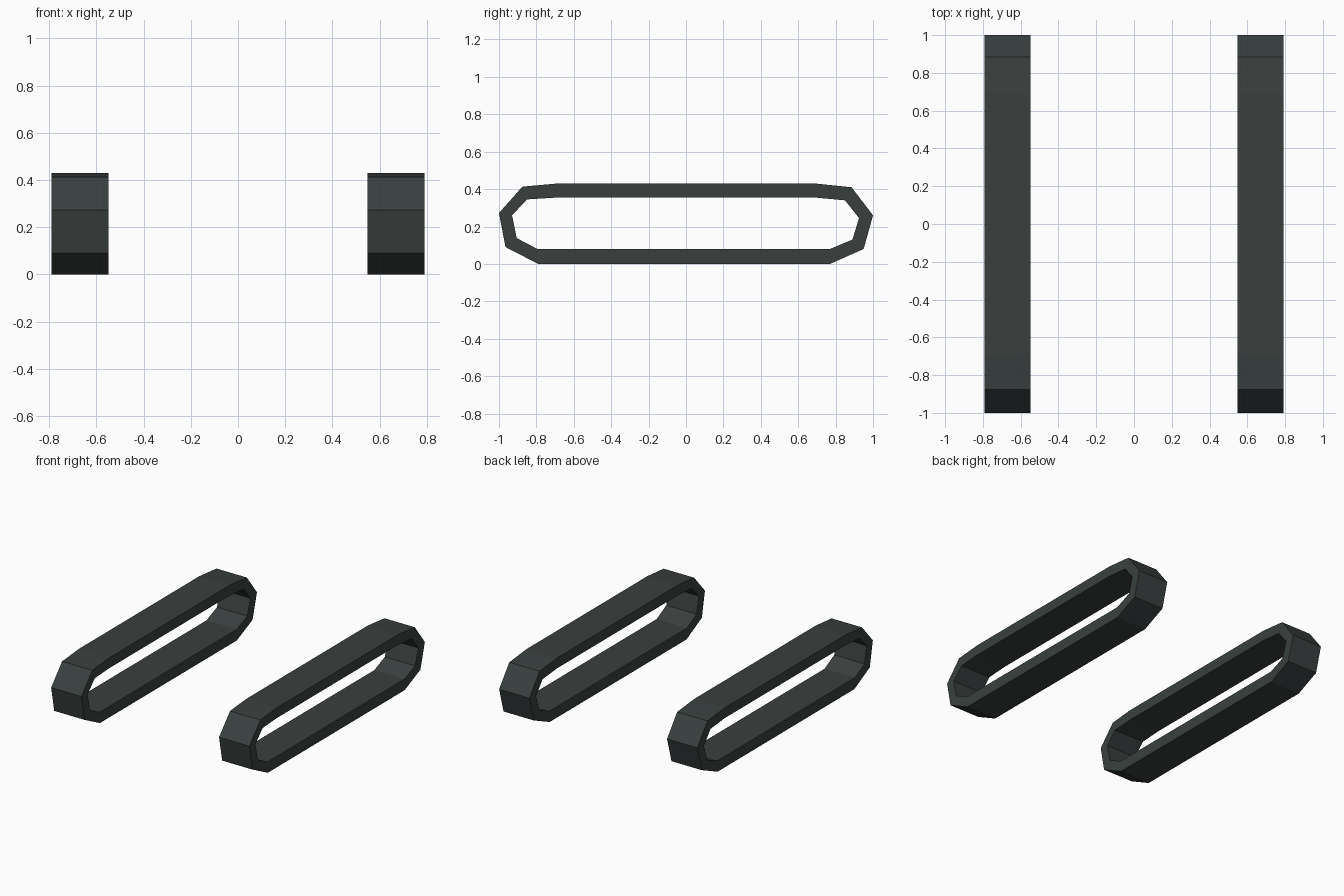
import bpy, bmesh

if "Cube" in bpy.data.objects:
    bpy.data.objects.remove(bpy.data.objects["Cube"])

# Rubber colour shared by both tracks
rubber = bpy.data.materials.new("dark_green_grey")
rubber.diffuse_color = (0.041, 0.051, 0.049, 1)
rubber.use_nodes = True
rubber.node_tree.nodes["Principled BSDF"].inputs["Base Color"].default_value = rubber.diffuse_color

# Side profiles of the track band (y, z), counter-clockwise from bottom rear
OUTER = [(-0.79, 0), (0.77, 0), (0.95, 0.08), (1.0, 0.26), (0.885, 0.41),
         (0.69, 0.43), (-0.69, 0.43), (-0.875, 0.413), (-1.0, 0.272), (-0.965, 0.09)]
INNER = [(-0.795, 0.08), (0.77, 0.08), (0.89, 0.13), (0.925, 0.245), (0.85, 0.34),
         (0.69, 0.355), (-0.69, 0.355), (-0.85, 0.345), (-0.93, 0.26), (-0.905, 0.138)]


def track(name, x0, x1):
    """Closed flat-faced band between two x positions."""
    bm = bmesh.new()
    loops = [[bm.verts.new((x, y, z)) for y, z in prof]
             for x, prof in ((x0, OUTER), (x1, OUTER), (x1, INNER), (x0, INNER))]
    n = len(OUTER)
    for a, b in zip(loops, loops[1:] + loops[:1]):
        for i in range(n):
            j = (i + 1) % n
            bm.faces.new((a[i], a[j], b[j], b[i]))
    bmesh.ops.recalc_face_normals(bm, faces=bm.faces)
    mesh = bpy.data.meshes.new(name)
    bm.to_mesh(mesh)
    bm.free()
    mesh.materials.append(rubber)
    bpy.context.collection.objects.link(bpy.data.objects.new(name, mesh))


# Left and right tracks
track("left_track", -0.791, -0.549)
track("right_track", 0.549, 0.791)
